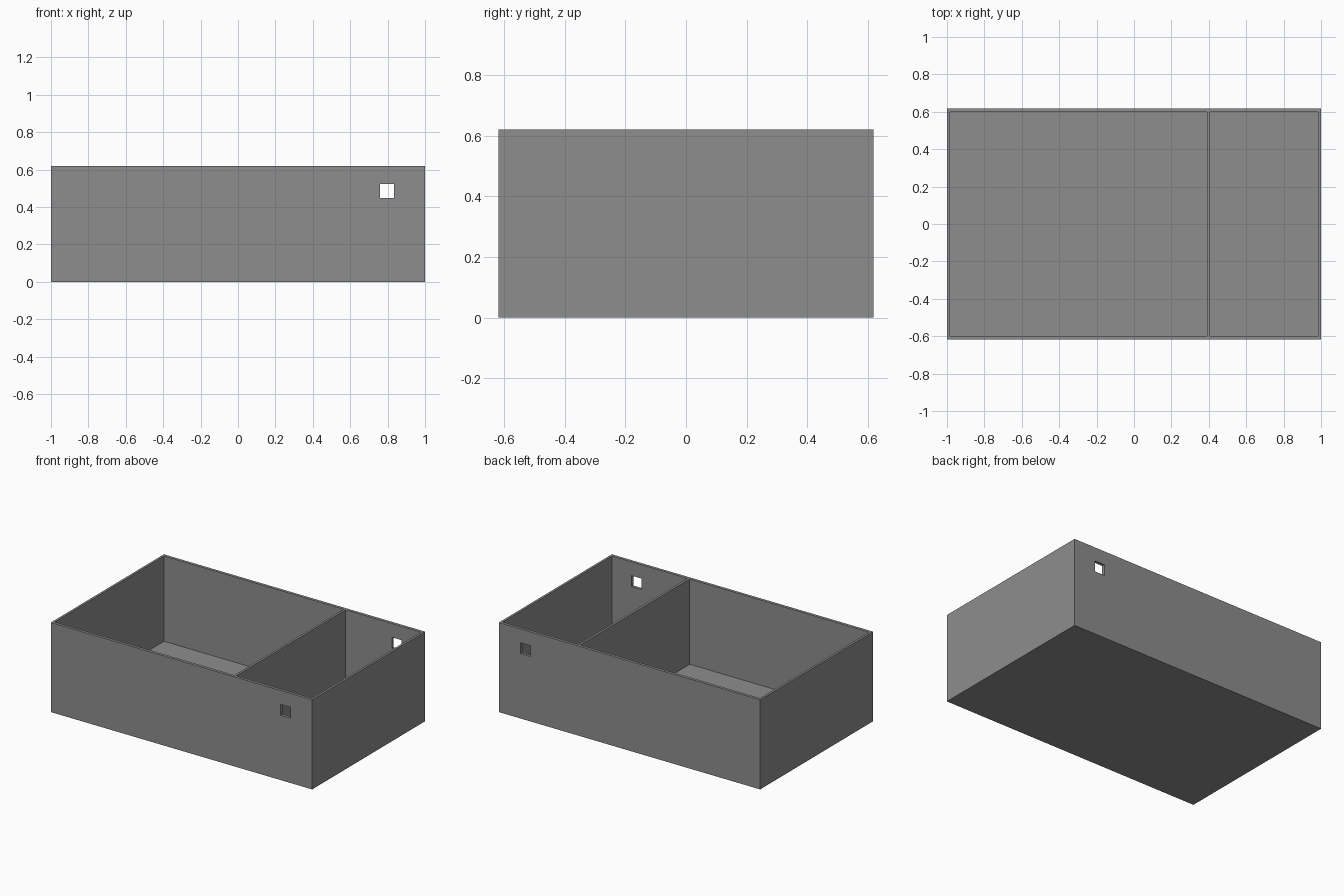
import bpy

if "Cube" in bpy.data.objects:
    bpy.data.objects.remove(bpy.data.objects["Cube"])

W, D, H = 2.0, 1.235, 0.62        # outer size
TX, TY, FLOOR = 0.016, 0.02, 0.03  # wall and floor thickness

grey = bpy.data.materials.new("mid grey")
grey.diffuse_color = (0.27, 0.27, 0.27, 1)
grey.use_nodes = True
grey.node_tree.nodes["Principled BSDF"].inputs["Base Color"].default_value = grey.diffuse_color


def box(name, x0, x1, y0, y1, z0, z1):
    bpy.ops.mesh.primitive_cube_add(
        size=1, location=((x0 + x1) / 2, (y0 + y1) / 2, (z0 + z1) / 2))
    ob = bpy.context.object
    ob.name = name
    ob.scale = (x1 - x0, y1 - y0, z1 - z0)
    bpy.ops.object.transform_apply(location=True, rotation=False, scale=True)
    ob.data.materials.append(grey)
    return ob


# Solid block that becomes the open tray
tray = box("divided_tray", -W / 2, W / 2, -D / 2, D / 2, 0, H)

# Two compartments leave a thin divider; one square hole runs through both long walls
iy = D / 2 - TY
cutters = [
    box("large_compartment_cutter", -W / 2 + TX, 0.39, -iy, iy, FLOOR, H + 0.2),
    box("small_compartment_cutter", 0.406, W / 2 - TX, -iy, iy, FLOOR, H + 0.2),
    box("cable_hole_cutter", 0.759, 0.835, -1, 1, 0.448, 0.524),
]
for c in cutters:
    mod = tray.modifiers.new(c.name, 'BOOLEAN')
    mod.operation = 'DIFFERENCE'
    mod.solver = 'EXACT'
    mod.object = c

# Apply the cuts and remove the cutters
bpy.context.view_layer.objects.active = tray
for mod in list(tray.modifiers):
    bpy.ops.object.modifier_apply(modifier=mod.name)
for c in cutters:
    bpy.data.objects.remove(c, do_unlink=True)
